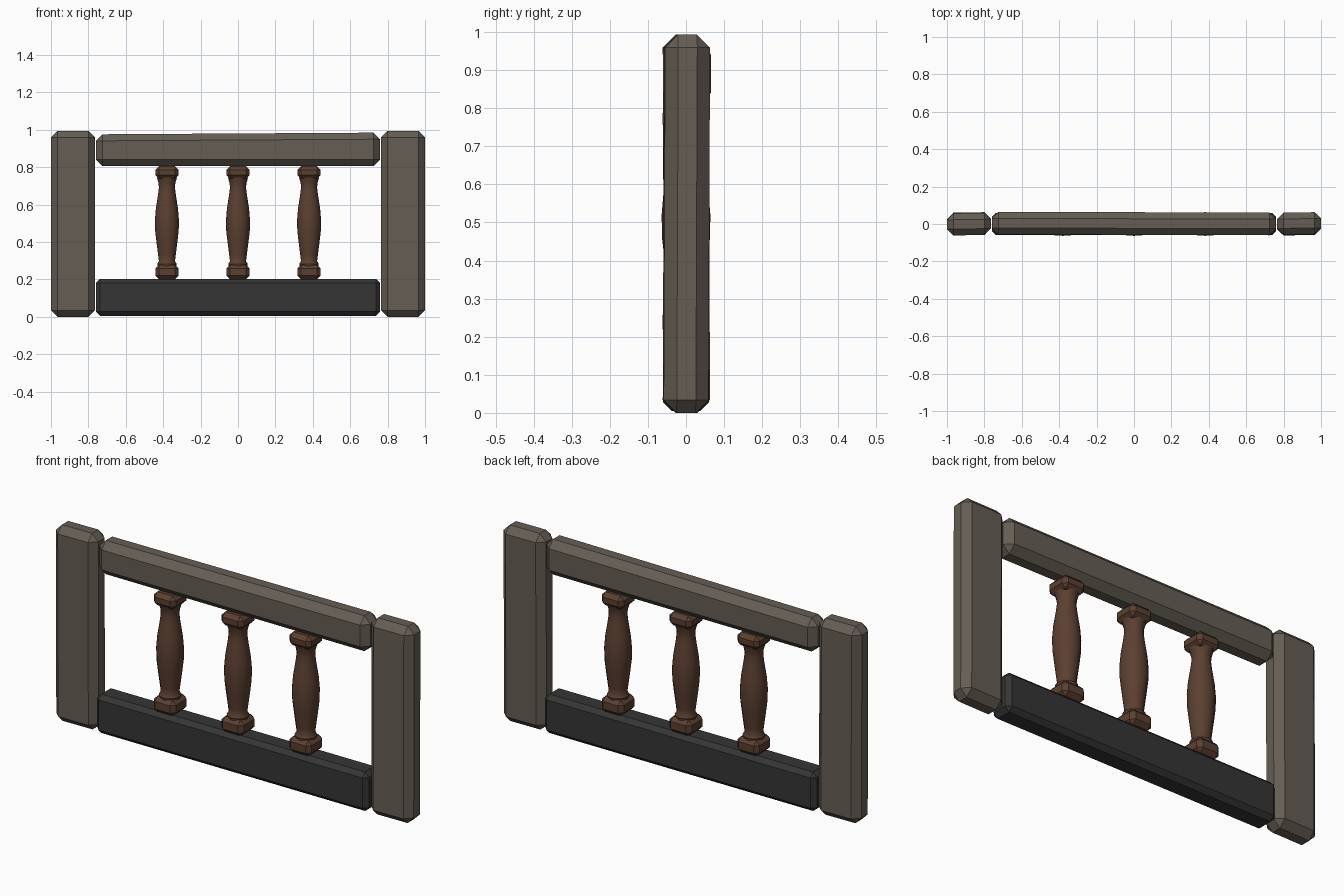
import bpy
import bmesh
import math
from mathutils import Vector

if "Cube" in bpy.data.objects:
    bpy.data.objects.remove(bpy.data.objects["Cube"], do_unlink=True)


def material(name, rgb):
    mat = bpy.data.materials.new(name)
    mat.use_nodes = True
    mat.diffuse_color = (*rgb, 1)
    mat.node_tree.nodes["Principled BSDF"].inputs["Base Color"].default_value = (*rgb, 1)
    return mat


stone = material("warm grey stone", (0.13, 0.11, 0.088))
dark = material("dark slate", (0.036, 0.036, 0.037))
wood = material("brown wood", (0.105, 0.05, 0.03))


def finish(bm, name, mat):
    bmesh.ops.recalc_face_normals(bm, faces=bm.faces)
    mesh = bpy.data.meshes.new(name)
    bm.to_mesh(mesh)
    bm.free()
    mesh.materials.append(mat)
    obj = bpy.data.objects.new(name, mesh)
    bpy.context.collection.objects.link(obj)
    return obj


def block(name, low, high, chamfer, mat, warp=None):
    """Chamfered beam, optionally bent a little by warp(vertex position)."""
    low, high = Vector(low), Vector(high)
    size, mid = high - low, (low + high) / 2
    bm = bmesh.new()
    bmesh.ops.create_cube(bm, size=1)
    for v in bm.verts:
        v.co = Vector(a * b for a, b in zip(v.co, size)) + mid
    bmesh.ops.bevel(bm, geom=bm.edges[:], offset=chamfer, segments=1,
                    affect='EDGES', clamp_overlap=True)
    if warp:
        # One cut across the middle of the longest side lets the beam bend
        axis = max(range(3), key=lambda i: size[i])
        normal = Vector(1.0 if i == axis else 0.0 for i in range(3))
        bmesh.ops.bisect_plane(bm, geom=bm.verts[:] + bm.edges[:] + bm.faces[:],
                               plane_co=mid, plane_no=normal)
        for v in bm.verts:
            v.co += Vector(warp(v.co))
    return finish(bm, name, mat)


# End posts, hewn slightly out of true
for side, label in ((1, "left_post"), (-1, "right_post")):
    x0, x1 = sorted((side * 0.765, side))
    block(label, (x0, -0.058, 0), (x1, 0.06, 0.993), 0.034, stone,
          lambda p, s=side: (0, 0.004 * s * (p.z - 0.5) + 0.015 * (abs(p.x) - 0.88) * s, 0))

# Handrail rising gently to one end
block("top_rail", (-0.76, -0.058, 0.805), (0.76, 0.063, 0.98), 0.035, stone,
      lambda p: (0, -0.003 * p.x, 0.006 * p.x if p.z > 0.9 else 0))

# Plinth rail
block("bottom_rail", (-0.76, -0.06, 0.005), (0.76, 0.06, 0.202), 0.022, dark)

# Turned balusters between square caps and bases
PROFILE = [(0.05, 0.27), (0.052, 0.283), (0.043, 0.297), (0.047, 0.33),
           (0.056, 0.4), (0.063, 0.46), (0.064, 0.52), (0.059, 0.58),
           (0.048, 0.65), (0.043, 0.69), (0.045, 0.715), (0.054, 0.745)]


def turned(name, x, sides=12):
    bm = bmesh.new()
    rings = []
    for r, z in PROFILE:
        angles = [math.tau * i / sides for i in range(sides)]
        rings.append([bm.verts.new((x + r * math.cos(a), r * math.sin(a), z)) for a in angles])
    for a, b in zip(rings, rings[1:]):
        for i in range(sides):
            j = (i + 1) % sides
            bm.faces.new((a[i], a[j], b[j], b[i]))
    bm.faces.new(rings[0])
    bm.faces.new(rings[-1])
    obj = finish(bm, name, wood)
    bpy.ops.object.select_all(action='DESELECT')
    obj.select_set(True)
    bpy.context.view_layer.objects.active = obj
    bpy.ops.object.shade_smooth_by_angle(angle=math.radians(40))


for label, x in (("right", -0.38), ("middle", 0.0), ("left", 0.38)):
    turned(label + "_baluster", x)
    for part, z0, z1 in (("base", 0.2, 0.278), ("cap", 0.738, 0.806)):
        block(f"{label}_baluster_{part}", (x - 0.062, -0.062, z0),
              (x + 0.062, 0.062, z1), 0.02, wood)
